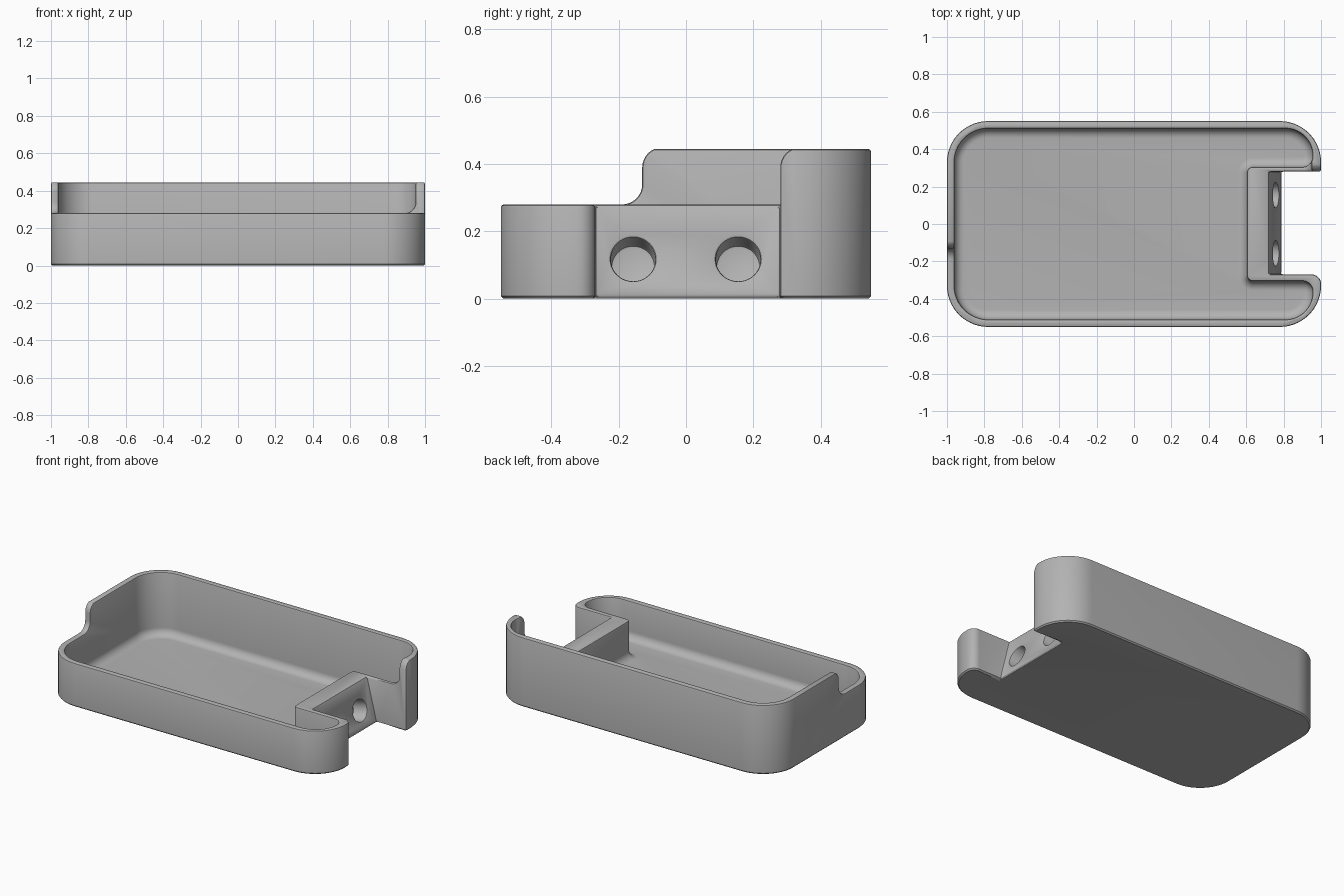
import bpy, bmesh, math
from mathutils import Vector, Matrix

if "Cube" in bpy.data.objects:
    bpy.data.objects.remove(bpy.data.objects["Cube"])

HEIGHT, LOW, FLOOR = 0.445, 0.28, 0.04
SLOPE = 0.25          # lean of the notch face

grey = bpy.data.materials.new("plain grey")
grey.use_nodes = True
grey.diffuse_color = (0.45, 0.45, 0.45, 1)
grey.node_tree.nodes["Principled BSDF"].inputs["Base Color"].default_value = grey.diffuse_color


def make_object(name, bm):
    bmesh.ops.recalc_face_normals(bm, faces=bm.faces)
    mesh = bpy.data.meshes.new(name)
    bm.to_mesh(mesh)
    bm.free()
    mesh.materials.append(grey)
    obj = bpy.data.objects.new(name, mesh)
    bpy.context.collection.objects.link(obj)
    return obj


def outline(corners, inset=0.0):
    """Counter-clockwise right-angled outline with rounded corners."""
    pts = []
    for i, (x, y, r) in enumerate(corners):
        c = Vector((x, y))
        a = (c - Vector(corners[i - 1][:2])).normalized()
        b = (Vector(corners[(i + 1) % len(corners)][:2]) - c).normalized()
        c = c + inset * (b - a) * (1 if a.cross(b) > 0 else -1)
        if r == 0:
            pts.append(c)
            continue
        n = 18 if r > 0.1 else 7
        r += -inset if a.cross(b) > 0 else inset
        mid = c + r * (b - a)
        for k in range(n + 1):
            t = math.pi / 2 * k / n
            pts.append(mid - b * r * math.cos(t) + a * r * math.sin(t))
    return pts


def loft(name, rings):
    """Solid through a stack of (outline, height) rings."""
    bm = bmesh.new()
    loops = [[bm.verts.new((p.x, p.y, z)) for p in pts] for pts, z in rings]
    for lo, hi in zip(loops, loops[1:]):
        for i in range(len(lo)):
            bm.faces.new((lo[i - 1], lo[i], hi[i], hi[i - 1]))
    bm.faces.new(loops[0][::-1])
    bm.faces.new(loops[-1])
    return make_object(name, bm)


def prism(name, points, place, start, end):
    """Extrude a flat profile; place maps (u, v, depth) to a position."""
    bm = bmesh.new()
    face = bm.faces.new([bm.verts.new(place(u, v, start)) for u, v in points])
    geom = bmesh.ops.extrude_face_region(bm, geom=[face])["geom"]
    shift = Vector(place(0, 0, end)) - Vector(place(0, 0, start))
    bmesh.ops.translate(bm, vec=shift, verts=[g for g in geom if isinstance(g, bmesh.types.BMVert)])
    return make_object(name, bm)


def arc(cx, cy, r, a0, a1, n=8):
    angles = [math.radians(a0 + (a1 - a0) * k / n) for k in range(n + 1)]
    return [(cx + r * math.cos(t), cy + r * math.sin(t)) for t in angles]


def cut(target, cutter):
    cutter.hide_render = True
    mod = target.modifiers.new("cut", 'BOOLEAN')
    mod.operation, mod.solver, mod.object = 'DIFFERENCE', 'EXACT', cutter
    bpy.context.view_layer.objects.active = target
    bpy.ops.object.modifier_apply(modifier=mod.name)
    bpy.data.objects.remove(cutter)


# Outer shell with the leaning notch at the right end
def shell(z, inset=0.0):
    x = 0.79 - SLOPE * z
    return outline([(-1, -0.55, 0.22), (1, -0.55, 0.22), (1, -0.27, 0.05), (x, -0.27, 0),
                    (x, 0.28, 0), (1, 0.28, 0), (1, 0.55, 0.22), (-1, 0.55, 0.22)], inset), z


tray = loft("tray", [shell(0, 0.008), shell(0.008), shell(HEIGHT)])

# Pocket with a rounded floor edge, wrapping around the notch
inner = [(-0.96, -0.51, 0.18), (0.955, -0.51, 0.145), (0.955, -0.305, 0.055), (0.605, -0.305, 0.03),
         (0.605, 0.305, 0.03), (0.955, 0.305, 0.055), (0.955, 0.51, 0.145), (-0.96, 0.51, 0.18)]
R = 0.05
rings = []
for k in range(9):
    t = math.pi / 2 * k / 8
    rings.append((outline(inner, R * (1 - math.sin(t))), FLOOR + R * (1 - math.cos(t))))
rings.append((outline(inner), 0.7))
cut(tray, loft("pocket_cutter", rings))

# Lower front rim, rising to the tall rim in an S curve
along_x = lambda u, v, d: (d, u, v)
along_y = lambda u, v, d: (u, d, v)
s_curve = [(-0.8, LOW)] + arc(-0.19, LOW + 0.06, 0.06, -90, 0) + arc(-0.07, 0.39, 0.06, 180, 90)
cut(tray, prism("front_rim_cutter", s_curve + [(-0.07, 0.7), (-0.8, 0.7)], along_x, -1.2, 1.2))

# Lower rim around the notch, with a fillet up to the back arm tip
ledge = [(0.4, LOW)] + arc(0.89, LOW + 0.06, 0.06, -90, 0) + [(0.95, 0.7), (0.4, 0.7)]
cut(tray, prism("ledge_cutter", ledge, along_y, -0.25, 0.36))

# Rounded top of the back arm tip
tip = [(0.1, 0.38), (0.27, 0.38)] + arc(0.34, 0.39, 0.06, 170, 90) + [(0.34, 0.7), (0.1, 0.7)]
cut(tray, prism("tip_cutter", tip, along_x, 0.9, 1.2))

# Two blind round holes square to the leaning face
for y in (-0.157, 0.155):
    bm = bmesh.new()
    turn = Matrix.Rotation(math.pi / 2 - math.atan(SLOPE), 4, 'Y')
    place = Matrix.Translation((0.79 - SLOPE * 0.118, y, 0.118))
    bmesh.ops.create_cone(bm, cap_ends=True, segments=40, radius1=0.066, radius2=0.066,
                          depth=0.2, matrix=place @ turn)
    cut(tray, make_object("hole_cutter", bm))

# Clean up, soften the sharp edges and shade
bm = bmesh.new()
bm.from_mesh(tray.data)
bmesh.ops.remove_doubles(bm, verts=bm.verts, dist=0.0005)
bmesh.ops.dissolve_limit(bm, angle_limit=math.radians(0.5), verts=bm.verts, edges=bm.edges)
bm.to_mesh(tray.data)
bm.free()

bevel = tray.modifiers.new("soft_edges", 'BEVEL')
bevel.width, bevel.segments = 0.009, 2
bevel.limit_method, bevel.angle_limit = 'ANGLE', math.radians(50)
bevel.use_clamp_overlap = False
bpy.context.view_layer.objects.active = tray
tray.select_set(True)
bpy.ops.object.modifier_apply(modifier=bevel.name)
bpy.ops.object.shade_smooth_by_angle(angle=math.radians(30))
